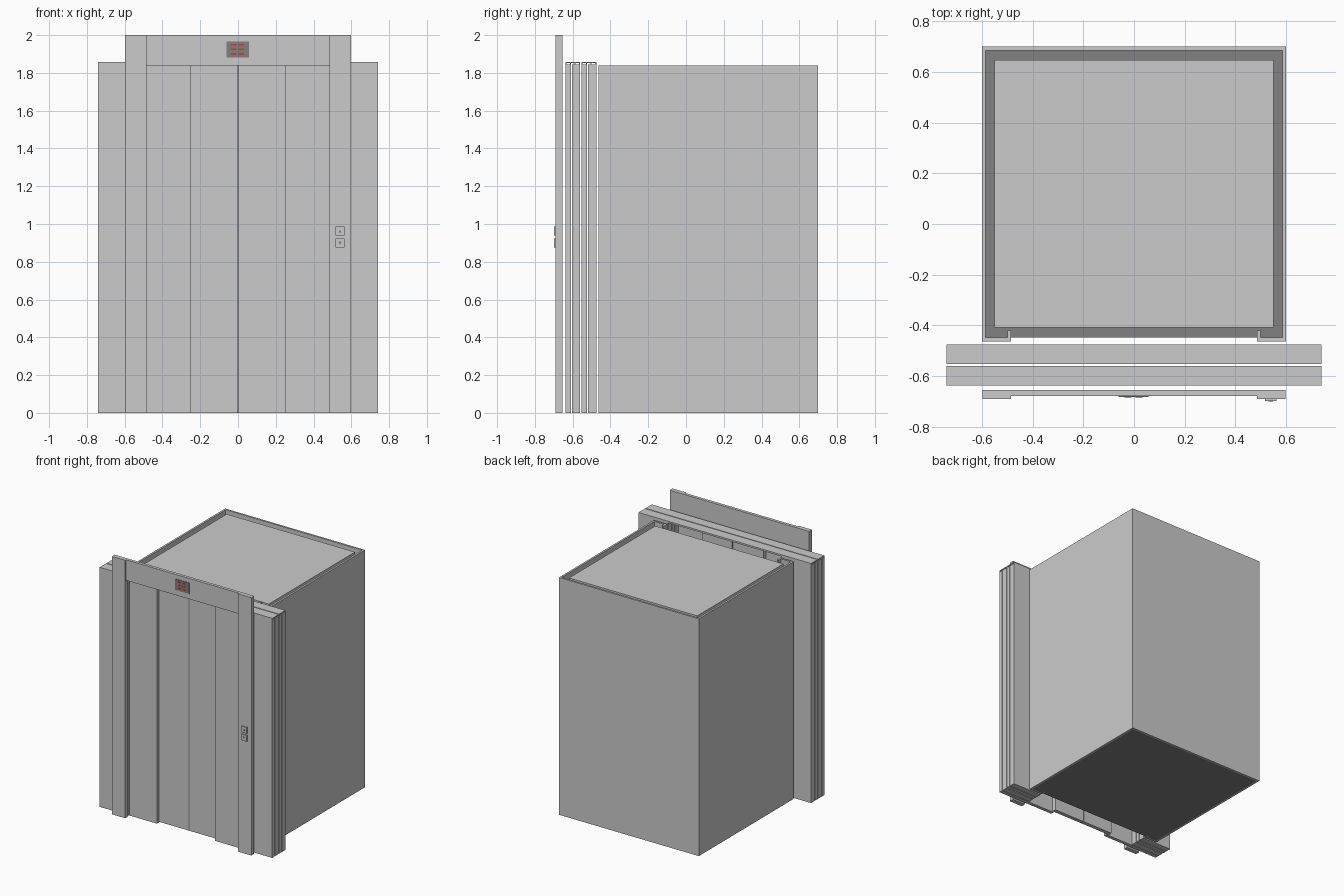
import bpy, bmesh

if "Cube" in bpy.data.objects:
    bpy.data.objects.remove(bpy.data.objects["Cube"])


def material(name, r, g, b):
    m = bpy.data.materials.new(name)
    m.diffuse_color = (r, g, b, 1)
    m.use_nodes = True
    m.node_tree.nodes["Principled BSDF"].inputs["Base Color"].default_value = m.diffuse_color
    return m


STEEL = material("steel_grey", 0.55, 0.55, 0.55)
DARK = material("dark_grey", 0.22, 0.22, 0.22)
RED = material("red", 0.8, 0.03, 0.03)


def finish(name, bm, mat):
    bmesh.ops.recalc_face_normals(bm, faces=bm.faces)
    me = bpy.data.meshes.new(name)
    bm.to_mesh(me)
    bm.free()
    ob = bpy.data.objects.new(name, me)
    bpy.context.collection.objects.link(ob)
    if mat:
        me.materials.append(mat)
    return ob


def prism(name, pts, direction, mat=None, mirror=False):
    """Extrude a closed outline of 3D points along a direction."""
    bm = bmesh.new()
    face = bm.faces.new([bm.verts.new(p) for p in pts])
    ext = bmesh.ops.extrude_face_region(bm, geom=[face], use_keep_orig=True)
    moved = [v for v in ext["geom"] if isinstance(v, bmesh.types.BMVert)]
    bmesh.ops.translate(bm, verts=moved, vec=direction)
    ob = finish(name, bm, mat)
    if mirror:
        ob.modifiers.new("mirror", 'MIRROR').use_mirror_merge = False
    return ob


def box(name, x, y, z, mat=None, mirror=False):
    pts = [(x[0], y[0], z[0]), (x[1], y[0], z[0]),
           (x[1], y[1], z[0]), (x[0], y[1], z[0])]
    return prism(name, pts, (0, 0, z[1] - z[0]), mat, mirror)


# Cabin: thin U-shaped wall with front returns and inward lips
half = [(0.485, -0.463), (0.6, -0.463), (0.6, 0.7)]
inner = [(0.585, 0.685), (0.585, -0.448), (0.5, -0.448), (0.5, -0.42), (0.485, -0.42)]
flip = lambda ps: [(-x, y) for x, y in reversed(ps)]
outline = half + flip(half) + flip(inner) + inner
prism("cabin_walls", [(x, y, 0) for x, y in outline], (0, 0, 1.84), STEEL)
box("cabin_floor", (-0.585, 0.585), (-0.448, 0.685), (0.0, 0.015), DARK)
box("cabin_ceiling_panel", (-0.55, 0.55), (-0.408, 0.648), (1.81, 1.83), STEEL)

# Two door assemblies: ribbed top track plus slabs stacked in the side pockets
for label, y0 in (("landing", -0.638), ("car", -0.553)):
    w = 0.078
    prof = [(0, 1.858), (w, 1.858)]
    for i in (3, 2, 1, 0):
        c = 0.003 + i * 0.024
        lo, hi = max(0, c - 0.003), min(w, c + 0.003)
        prof += [(hi, 1.852), (hi, 1.845), (lo, 1.845), (lo, 1.852)]
    clean = []
    for p in prof:
        if p not in ((w, 1.852), (0, 1.852)):
            clean.append(p)
    prism(label + "_top_track", [(-0.74, y0 + a, z) for a, z in clean],
          (1.48, 0, 0), STEEL)
    box(label + "_pocket_front_slab", (0.487, 0.74), (y0, y0 + 0.030),
        (0, 1.845), STEEL, True)
    box(label + "_pocket_back_slab", (0.487, 0.74), (y0 + 0.034, y0 + w),
        (0, 1.845), STEEL, True)

# Closed landing doors: outer leaves sit in front of inner leaves
box("outer_door_leaf", (0.25, 0.487), (-0.636, -0.610), (0, 1.845), None, True)
box("inner_door_leaf", (0.005, 0.265), (-0.602, -0.572), (0, 1.845), None, True)
box("door_centre_seal", (-0.005, 0.005), (-0.600, -0.574), (0, 1.845), DARK)

# Landing door frame
box("frame_post", (0.485, 0.598), (-0.690, -0.655), (0, 2), None, True)
box("frame_header", (-0.485, 0.485), (-0.679, -0.655), (1.84, 2))

# Floor indicator with plain red bars
box("indicator_panel", (-0.062, 0.058), (-0.683, -0.678), (1.882, 1.966), DARK)
for cx in (-0.023, 0.019):
    for cz in (1.900, 1.924, 1.948):
        box("indicator_bar", (cx - 0.014, cx + 0.014), (-0.685, -0.682),
            (cz - 0.004, cz + 0.004), RED)

# Call buttons with arrow markers
for name, cz, s in (("up", 0.962, 1), ("down", 0.900, -1)):
    box(name + "_call_button", (0.517, 0.563), (-0.698, -0.689),
        (cz - 0.024, cz + 0.024), STEEL)
    prism(name + "_arrow", [(0.531, -0.698, cz - 0.008 * s), (0.549, -0.698, cz - 0.008 * s),
                            (0.540, -0.698, cz + 0.010 * s)], (0, -0.002, 0), DARK)
